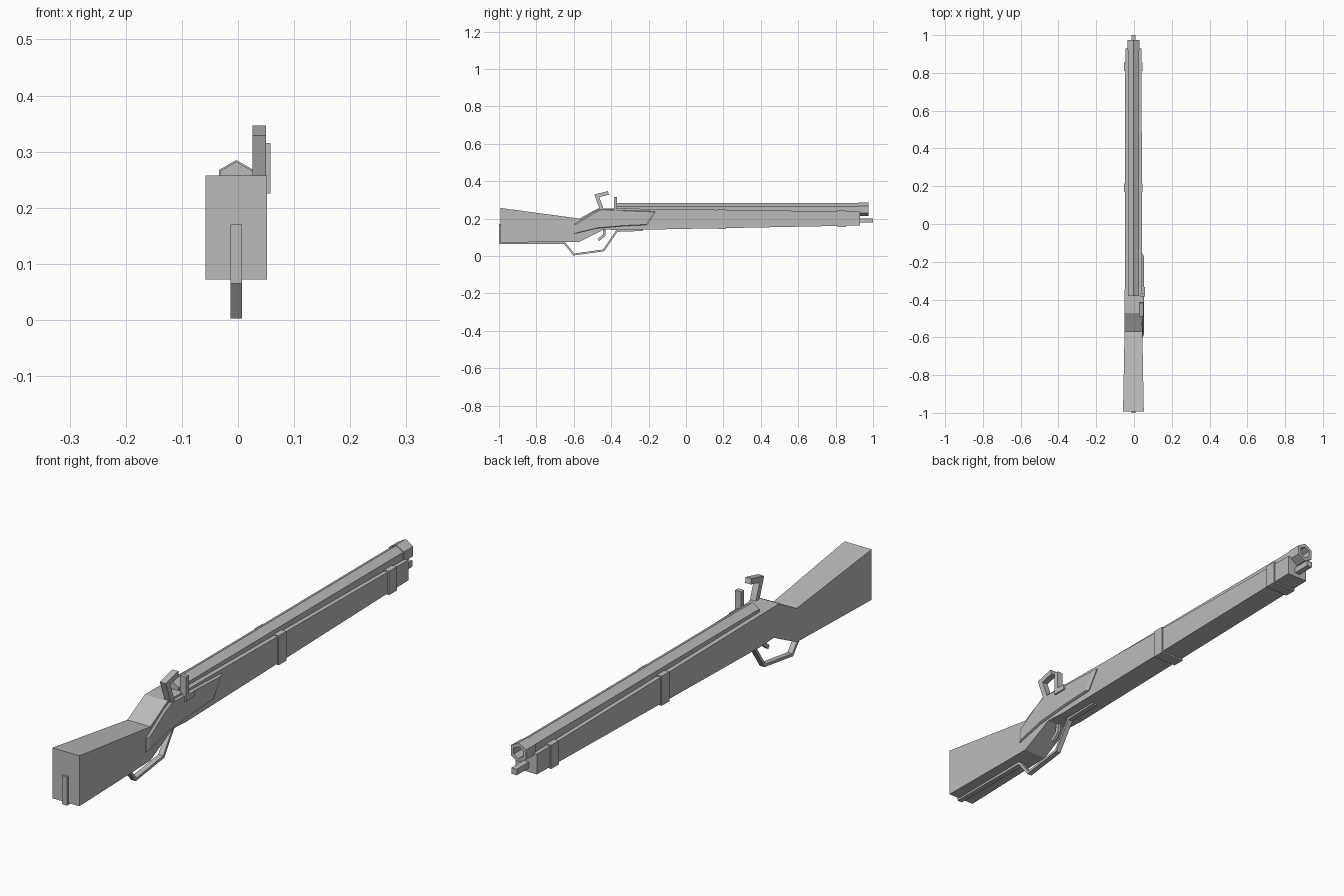
import bpy, bmesh, math
from mathutils import Vector

cube = bpy.data.objects.get("Cube")
if cube:
    bpy.data.objects.remove(cube, do_unlink=True)

CX = -0.003  # centre line of the stock

grey = bpy.data.materials.new("plain grey")
grey.use_nodes = True
grey.diffuse_color = (0.5, 0.5, 0.5, 1)
grey.node_tree.nodes["Principled BSDF"].inputs["Base Color"].default_value = (0.5, 0.5, 0.5, 1)


def finish(name, bm):
    bmesh.ops.recalc_face_normals(bm, faces=bm.faces)
    mesh = bpy.data.meshes.new(name)
    bm.to_mesh(mesh)
    bm.free()
    mesh.materials.append(grey)
    obj = bpy.data.objects.new(name, mesh)
    bpy.context.collection.objects.link(obj)
    return obj


def loft(name, rings, closed=False):
    """Skin matching rings of points; cap the ends unless the loop closes."""
    bm = bmesh.new()
    loops = [[bm.verts.new(p) for p in ring] for ring in rings]
    n = len(loops[0])
    pairs = list(zip(loops, loops[1:] + loops[:1])) if closed else list(zip(loops, loops[1:]))
    for a, b in pairs:
        for i in range(n):
            j = (i + 1) % n
            bm.faces.new((a[i], a[j], b[j], b[i]))
    if not closed:
        bm.faces.new(loops[0])
        bm.faces.new(loops[-1])
    return finish(name, bm)


def slab(name, outline, x0, x1):
    """Extrude a side outline of (y, z) points across x."""
    return loft(name, [[(x, y, z) for y, z in outline] for x in (x0, x1)])


def box(name, x0, x1, y0, y1, z0, z1):
    return slab(name, [(y0, z0), (y1, z0), (y1, z1), (y0, z1)], x0, x1)


def strip(name, path, thick, x0, x1):
    """Bent bar following a side path, with mitred corners."""
    pts = [Vector(p) for p in path]
    left, right = [], []
    for i, p in enumerate(pts):
        a = (p - pts[i - 1]).normalized() if i else (pts[1] - p).normalized()
        b = (pts[i + 1] - p).normalized() if i < len(pts) - 1 else a
        t = (a + b).normalized()
        nrm = Vector((-t.y, t.x)) * (thick / 2 / max(t.dot(a), 0.5))
        left.append(p + nrm)
        right.append(p - nrm)
    return loft(name, [[(x0, l.x, l.y), (x1, l.x, l.y), (x1, r.x, r.y), (x0, r.x, r.y)]
                       for l, r in zip(left, right)])


def hexagon(y, r, z):
    return [(CX + r * math.sin(k * math.pi / 3), y, z + r * math.cos(k * math.pi / 3))
            for k in range(6)]


# Stock: rectangular sections of (y, bottom, top, half width)
sections = [(-0.993, 0.072, 0.257, 0.055), (-0.57, 0.076, 0.2, 0.047),
            (-0.47, 0.126, 0.255, 0.046), (-0.44, 0.142, 0.255, 0.046),
            (-0.36, 0.138, 0.254, 0.046), (0.93, 0.163, 0.237, 0.043)]
loft("stock", [[(CX - w, y, b), (CX + w, y, b), (CX + w, y, t), (CX - w, y, t)]
               for y, b, t, w in sections])

# Two bands around the fore-end
for name, y, b, t in (("middle_band", 0.17, 0.143, 0.251), ("front_band", 0.81, 0.156, 0.243)):
    box(name, CX - 0.049, CX + 0.049, y, y + 0.045, b, t)

# Hollow six-sided barrel with a slightly larger muzzle ring
BZ = 0.249
loft("barrel", [hexagon(y, r, BZ) for y, r in
                ((-0.38, 0.033), (0.92, 0.033), (0.92, 0.036), (0.975, 0.036),
                 (0.975, 0.022), (0.8, 0.022))])

# Ramrod tip
box("ramrod", CX - 0.011, CX + 0.011, 0.85, 1.0, 0.178, 0.2)

# Lock plate with a bevelled rim
plate = [(-0.6, 0.118), (-0.48, 0.147), (-0.333, 0.16), (-0.205, 0.166),
         (-0.157, 0.238), (-0.46, 0.25), (-0.5, 0.232), (-0.6, 0.168)]
cy, cz = -0.38, 0.2
loft("lock_plate", [[(x, cy + (y - cy) * s, cz + (z - cz) * s) for y, z in plate]
                    for x, s in ((0.035, 1), (0.046, 1), (0.052, 0.93))])

# Cocked hammer with its jaw
strip("hammer", [(-0.44, 0.225), (-0.455, 0.262), (-0.477, 0.322), (-0.415, 0.337)],
      0.02, 0.026, 0.05)

# Striking plate and pan
box("pan", 0.03, 0.058, -0.385, -0.333, 0.225, 0.245)
box("striking_plate", 0.034, 0.058, -0.385, -0.368, 0.245, 0.315)

# Trigger and its guard, with the tang running back and up the butt
strip("trigger", [(-0.435, 0.16), (-0.438, 0.11), (-0.468, 0.086)], 0.014, CX - 0.006, CX + 0.006)
strip("trigger_guard", [(-0.23, 0.139), (-0.37, 0.134), (-0.44, 0.03), (-0.6, 0.008),
                        (-0.65, 0.07), (-0.9955, 0.07), (-0.9955, 0.17)],
      0.01, CX - 0.01, CX + 0.01)
